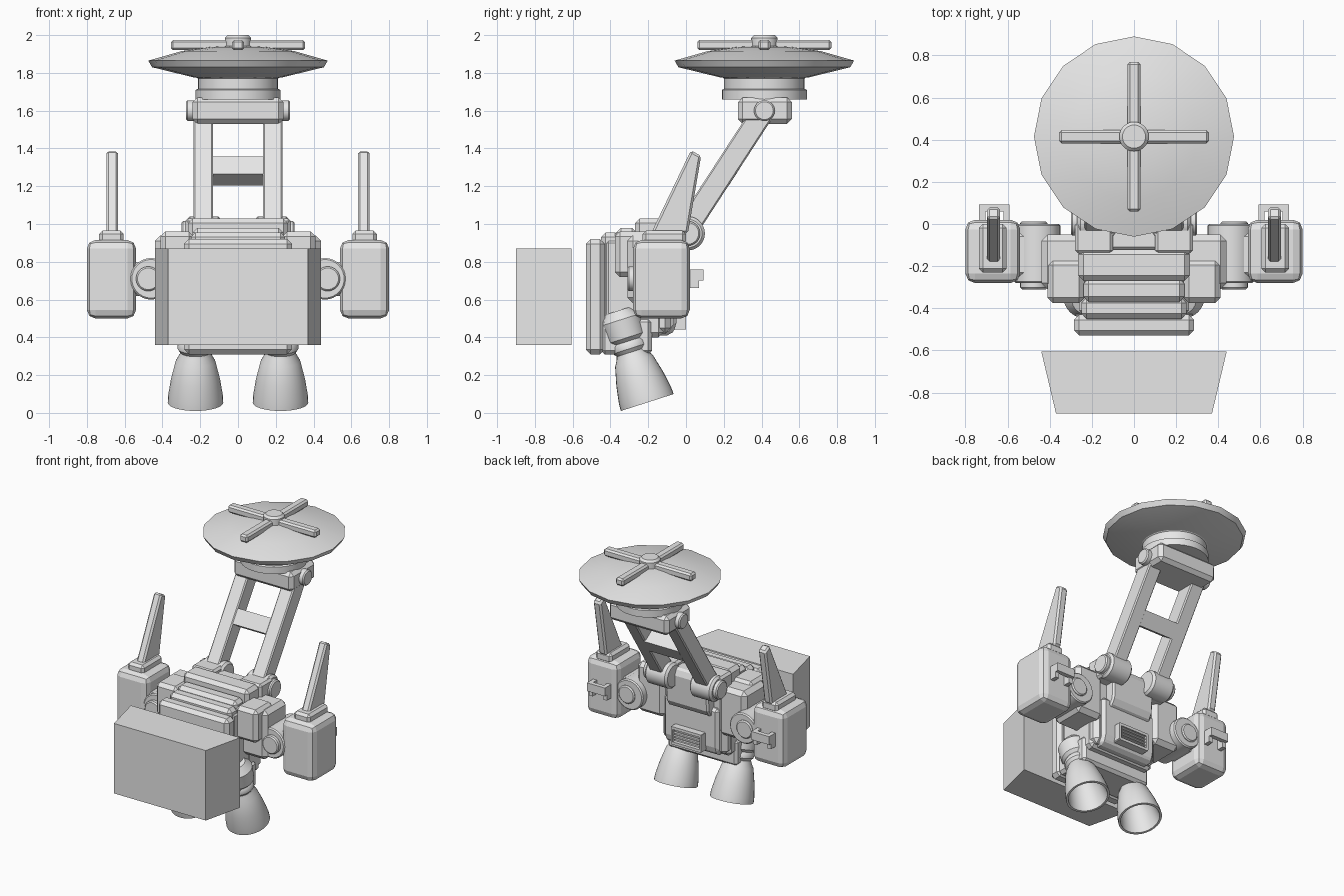
import bpy, bmesh
from math import pi, cos, sin, atan2
from mathutils import Matrix, Vector

cube = bpy.data.objects.get("Cube")
if cube:
    bpy.data.objects.remove(cube, do_unlink=True)

grey = bpy.data.materials.new("plain_grey")
grey.use_nodes = True
grey.diffuse_color = (0.8, 0.8, 0.8, 1)
grey.node_tree.nodes["Principled BSDF"].inputs["Base Color"].default_value = (0.8, 0.8, 0.8, 1)


def finish(name, bm, bevel=0, segments=1, smooth=False):
    bmesh.ops.recalc_face_normals(bm, faces=bm.faces)
    mesh = bpy.data.meshes.new(name)
    bm.to_mesh(mesh)
    bm.free()
    mesh.materials.append(grey)
    obj = bpy.data.objects.new(name, mesh)
    bpy.context.collection.objects.link(obj)
    if bevel:
        mod = obj.modifiers.new("bevel", 'BEVEL')
        mod.width, mod.segments = bevel, segments
        mod.limit_method = 'ANGLE'
    if smooth:
        bpy.context.view_layer.objects.active = obj
        for o in bpy.context.selected_objects:
            o.select_set(False)
        obj.select_set(True)
        bpy.ops.object.shade_smooth_by_angle(angle=0.6)
    return obj


def box(name, x, y, z, bevel=0.0, tilt=0.0, segments=1):
    """Box from ranges, optionally tilted about its centre around x."""
    bm = bmesh.new()
    bmesh.ops.create_cube(bm, size=1)
    size = [r[1] - r[0] for r in (x, y, z)]
    mid = [(r[1] + r[0]) / 2 for r in (x, y, z)]
    bm.transform(Matrix.Translation(mid) @ Matrix.Rotation(tilt, 4, 'X') @ Matrix.Diagonal((*size, 1)))
    return finish(name, bm, bevel, segments)


def prism(name, points, axis, low, high, bevel=0.0):
    """Extrude an outline along x (points are y, z) or z (points are x, y)."""
    bm = bmesh.new()
    place = (lambda a, b, t: (t, a, b)) if axis == 'x' else (lambda a, b, t: (a, b, t))
    face = bm.faces.new([bm.verts.new(place(a, b, low)) for a, b in points])
    out = bmesh.ops.extrude_face_region(bm, geom=[face])
    verts = [v for v in out["geom"] if isinstance(v, bmesh.types.BMVert)]
    bmesh.ops.translate(bm, verts=verts, vec=Vector(place(0, 0, high - low)))
    return finish(name, bm, bevel)


def lathe(name, profile, centre, tilt=None, sides=32, smooth=True):
    """Revolve (radius, height) pairs about z, then place with a rotation."""
    bm = bmesh.new()
    rings = []
    for r, h in profile:
        if r == 0:
            rings.append([bm.verts.new((0, 0, h))] * sides)
        else:
            rings.append([bm.verts.new((r * cos(2 * pi * i / sides), r * sin(2 * pi * i / sides), h))
                          for i in range(sides)])
    for a, b in zip(rings, rings[1:]):
        for i in range(sides):
            j = (i + 1) % sides
            bm.faces.new(dict.fromkeys((a[i], a[j], b[j], b[i])))
    bm.transform(Matrix.Translation(centre) @ (tilt or Matrix()))
    return finish(name, bm, smooth=smooth)


def rod(name, r, low, high, centre, tilt=None, edge=0.008):
    return lathe(name, [(0, low), (r - edge, low), (r, low + edge), (r, high - edge),
                        (r - edge, high), (0, high)], centre, tilt)


ALONG_X = Matrix.Rotation(pi / 2, 4, 'Y')
ALONG_Y = Matrix.Rotation(-pi / 2, 4, 'X')

# Floating front block
prism("front_block", [(-0.44, -0.605), (0.44, -0.605), (0.37, -0.9), (-0.37, -0.9)], 'z', 0.36, 0.87)

# Body: stepped slabs rising to the back
box("body_core", (-0.26, 0.26), (-0.44, -0.08), (0.42, 0.93), 0.03)
steps = [(0.285, -0.53, -0.43, 0.31, 0.92), (0.25, -0.45, -0.35, 0.34, 0.955),
         (0.24, -0.37, -0.26, 0.34, 0.98), (0.265, -0.27, -0.12, 0.4, 1.03)]
for n, (w, y0, y1, z0, z1) in enumerate(steps):
    box(f"body_step_{n + 1}", (-w, w), (y0, y1), (z0, z1), 0.025)
box("body_underside", (-0.28, 0.28), (-0.45, -0.18), (0.31, 0.5), 0.02)

# Back: upper plate, lower housing and louvred vent
prism("back_plate", [(-0.12, 1.0), (-0.02, 1.0), (0.0, 0.95), (-0.01, 0.75), (-0.04, 0.7), (-0.12, 0.7)],
      'x', -0.17, 0.17, 0.012)
prism("back_housing", [(-0.2, 0.76), (-0.05, 0.76), (-0.05, 0.46), (-0.08, 0.41), (-0.2, 0.41)],
      'x', -0.22, 0.22, 0.02)
box("vent_back", (-0.11, 0.11), (-0.07, -0.025), (0.45, 0.57))
for z in (0.45, 0.56):
    box("vent_rail", (-0.12, 0.12), (-0.06, 0.0), (z - 0.008, z + 0.012))
for x in (-0.115, 0.115):
    box("vent_side", (x - 0.008, x + 0.008), (-0.06, 0.0), (0.45, 0.57))
for i in range(4):
    z = 0.475 + i * 0.023
    box("vent_slat", (-0.11, 0.11), (-0.04, -0.008), (z, z + 0.01), tilt=0.3)

# Parts that appear on both sides
arm_angle = -atan2(0.41, 0.63)
for side, s in (("left", 1), ("right", -1)):
    def sx(a, b):
        return tuple(sorted((s * a, s * b)))

    # Shoulder and elbow joint
    box(f"{side}_shoulder", sx(0.235, 0.41), (-0.375, -0.17), (0.72, 0.96), 0.025)
    box(f"{side}_shoulder_base", sx(0.22, 0.44), (-0.31, -0.05), (0.58, 0.94), 0.03)
    rod(f"{side}_elbow", 0.11, -0.28, 0.0, (s * 0.46, 0, 0.71), ALONG_Y)
    rod(f"{side}_elbow_pin", 0.065, -0.31, 0.012, (s * 0.475, 0, 0.71), ALONG_Y)
    box(f"{side}_elbow_link", sx(0.42, 0.58), (-0.25, -0.04), (0.62, 0.8), 0.02)

    # Side pod with cap, fin and rear handle
    box(f"{side}_pod", sx(0.54, 0.8), (-0.28, 0.02), (0.5, 0.915), 0.045, segments=2)
    box(f"{side}_pod_cap", sx(0.605, 0.735), (-0.23, 0.0), (0.89, 0.965), 0.018)
    prism(f"{side}_fin", [(-0.185, 0.95), (0.026, 1.39), (0.08, 1.36), (0.01, 0.95)],
          'x', *sx(0.635, 0.697), 0.012)
    box(f"{side}_handle_bar", sx(0.59, 0.735), (0.06, 0.092), (0.70, 0.76))
    for x in (0.59, 0.705):
        box(f"{side}_handle_post", sx(x, x + 0.03), (0.0, 0.07), (0.66, 0.76))

    # Boom arm with lower hinge and upper pin
    rod(f"{side}_hinge", 0.09, -0.09, 0.09, (s * 0.18, 0.01, 0.95), ALONG_X, 0.015)
    rod(f"{side}_hinge_cap", 0.065, -0.02, 0.02, (s * 0.28, 0.01, 0.95), ALONG_X)
    box(f"{side}_hinge_mount", sx(0.1, 0.28), (-0.14, 0.01), (0.87, 1.03), 0.015)
    box(f"{side}_boom_arm", sx(0.132, 0.235), (0.15, 0.27), (0.92, 1.66), 0.008, arm_angle)
    rod(f"{side}_boom_pin", 0.055, -0.04, 0.04, (s * 0.235, 0.415, 1.6), ALONG_X)

    # Hollow thruster nozzle, its mouth swept backward
    bell = [(0, 0.22), (0.07, 0.22), (0.11, 0.13), (0.132, 0.0), (0.147, 0.0), (0.145, 0.04),
            (0.13, 0.13), (0.105, 0.23), (0.085, 0.265), (0.08, 0.28), (0.095, 0.3),
            (0.095, 0.325), (0.085, 0.34), (0.105, 0.36), (0.11, 0.46), (0.07, 0.51), (0, 0.51)]
    lathe(f"{side}_thruster", bell, (s * 0.225, -0.205, 0.055), Matrix.Rotation(0.31, 4, 'X'))

box("boom_rung", (-0.14, 0.14), (0.15, 0.265), (1.225, 1.335), 0, arm_angle)

# Boom head and dish
box("boom_head", (-0.24, 0.24), (0.275, 0.56), (1.53, 1.67), 0.025)
dish_centre = (0, 0.415, 0)
lathe("dish_collar", [(0, 1.66), (0.225, 1.66), (0.225, 1.71), (0.213, 1.715), (0.213, 1.77),
                      (0.24, 1.79), (0, 1.79)], dish_centre)
lathe("dish", [(0, 1.775), (0.23, 1.775), (0.455, 1.83), (0.475, 1.865), (0.3, 1.915),
               (0.15, 1.937), (0, 1.945)], dish_centre, sides=16)

# Cross bars and hub on the dish
box("dish_bar_across", (-0.355, 0.355), (0.383, 0.447), (1.92, 1.975), 0.012)
box("dish_bar_along", (-0.032, 0.032), (0.06, 0.77), (1.92, 1.975), 0.012)
rod("dish_hub", 0.07, 1.92, 2.0, dish_centre, edge=0.015)
